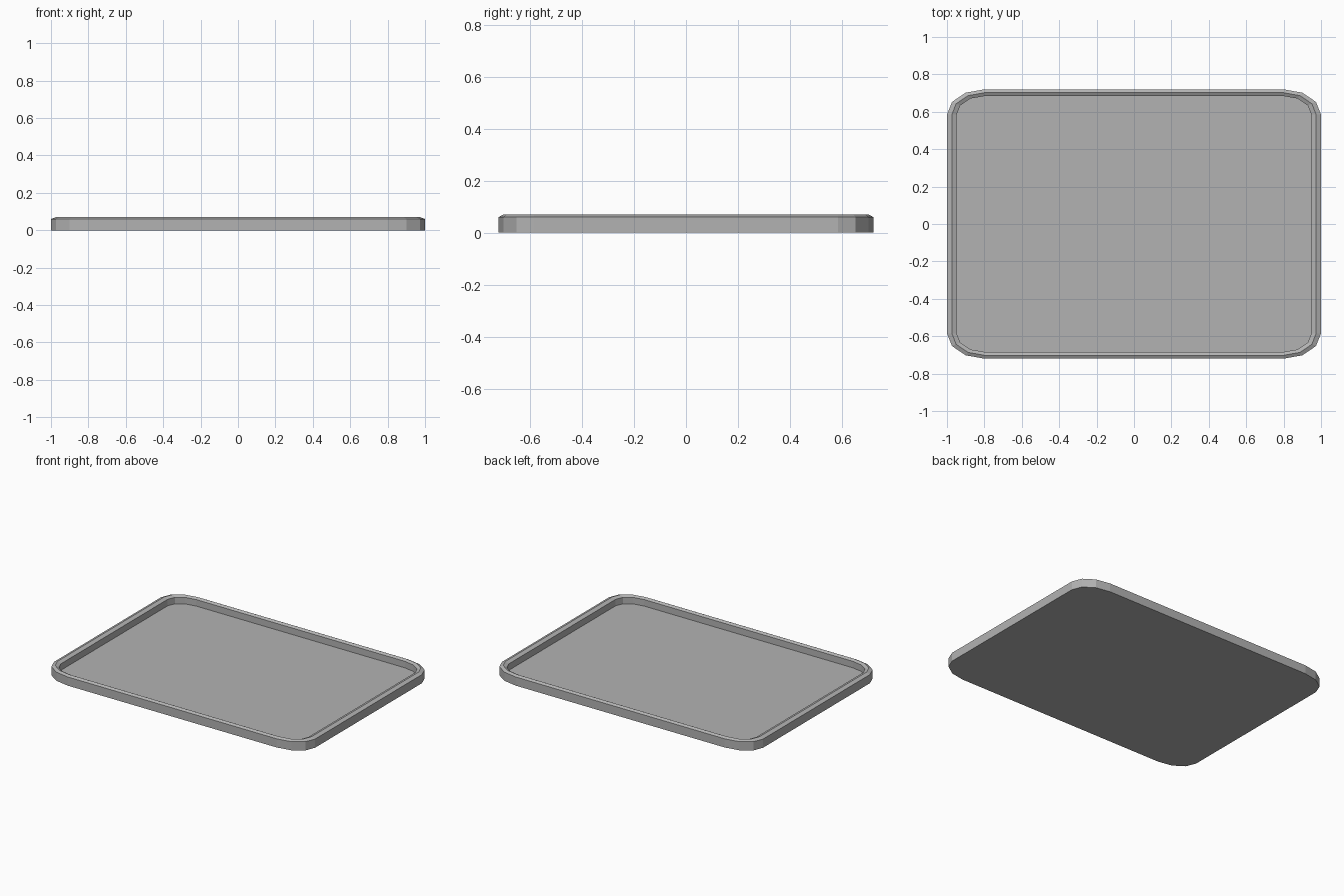
import bpy, bmesh
from math import sin, cos, radians

cube = bpy.data.objects.get("Cube")
if cube:
    bpy.data.objects.remove(cube, do_unlink=True)

gray = bpy.data.materials.new("tray gray")
gray.use_nodes = True
color = (0.45, 0.45, 0.45, 1)
gray.diffuse_color = color
gray.node_tree.nodes["Principled BSDF"].inputs["Base Color"].default_value = color

# Straight edges end here; each corner is a quarter ellipse of three segments
CORNER_X, CORNER_Y, STEPS = 0.8, 0.585, 3


def ring(bm, rx, ry, z):
    verts = []
    for quarter, (sx, sy) in enumerate([(1, 1), (-1, 1), (-1, -1), (1, -1)]):
        for i in range(STEPS + 1):
            a = radians(90 * (quarter + i / STEPS))
            verts.append(bm.verts.new((sx * CORNER_X + rx * cos(a),
                                       sy * CORNER_Y + ry * sin(a), z)))
    return verts


# Wall section from the outer foot over the bevelled rim to the floor
section = [(0.2, 0.135, 0), (0.2, 0.135, 0.06), (0.174, 0.117, 0.07),
           (0.148, 0.099, 0.06), (0.148, 0.099, 0.015)]

bm = bmesh.new()
rings = [ring(bm, *point) for point in section]
for low, high in zip(rings, rings[1:]):
    for i in range(len(low)):
        j = (i + 1) % len(low)
        bm.faces.new((low[i], low[j], high[j], high[i]))

# Underside and floor
bm.faces.new(rings[0][::-1])
bm.faces.new(rings[-1])
bmesh.ops.recalc_face_normals(bm, faces=bm.faces)

mesh = bpy.data.meshes.new("tray")
bm.to_mesh(mesh)
bm.free()
mesh.materials.append(gray)
bpy.context.collection.objects.link(bpy.data.objects.new("tray", mesh))
